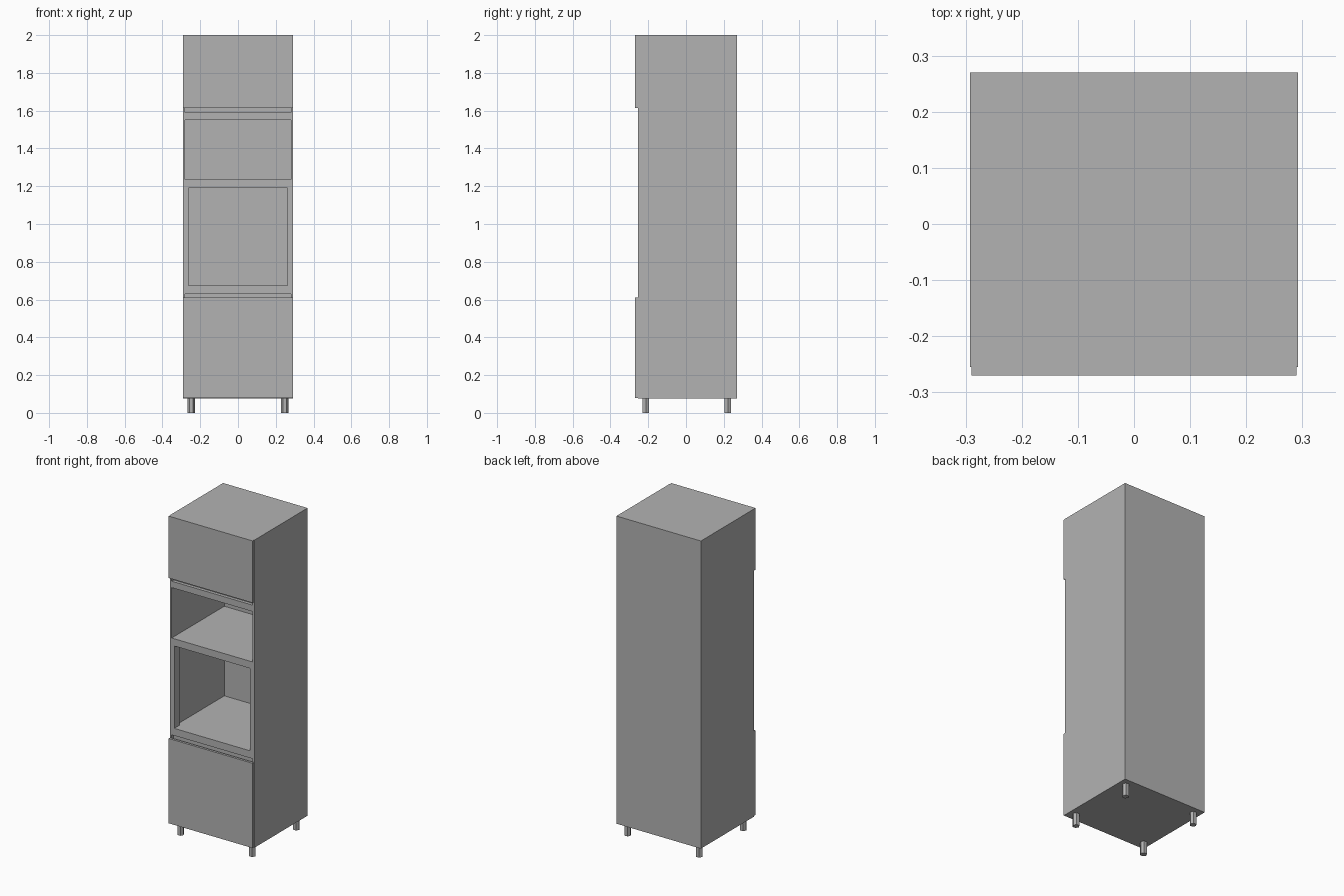
import bpy
import math

cube = bpy.data.objects.get("Cube")
if cube:
    bpy.data.objects.remove(cube, do_unlink=True)

# One plain grey finish for the whole cabinet
grey = bpy.data.materials.new("cabinet_grey")
grey.use_nodes = True
colour = (0.45, 0.45, 0.45, 1)
grey.diffuse_color = colour
grey.node_tree.nodes["Principled BSDF"].inputs["Base Color"].default_value = colour

# Main dimensions
HALF_W, INNER = 0.292, 0.28
FRONT, BACK = -0.255, 0.27
BASE, TOP = 0.077, 2.0
BOARD = 0.015
BACK_INNER = BACK - 0.005


def board(name, x0, x1, y0, y1, z0, z1):
    """Axis-aligned board between two corners."""
    bpy.ops.mesh.primitive_cube_add(
        size=1, location=((x0 + x1) / 2, (y0 + y1) / 2, (z0 + z1) / 2))
    ob = bpy.context.object
    ob.name = name
    ob.scale = (x1 - x0, y1 - y0, z1 - z0)
    bpy.ops.object.transform_apply(location=False, rotation=False, scale=True)
    ob.data.materials.append(grey)
    return ob


# Carcass: side panels, back, top and bottom
board("left_side_panel", INNER, HALF_W, FRONT, BACK, BASE, TOP)
board("right_side_panel", -HALF_W, -INNER, FRONT, BACK, BASE, TOP)
board("back_panel", -INNER, INNER, BACK_INNER, BACK, BASE, TOP)
board("bottom_panel", -INNER, INNER, FRONT, BACK_INNER, BASE, BASE + BOARD)
board("top_panel", -INNER, INNER, FRONT, BACK_INNER, TOP - BOARD, TOP)

# Shelves that divide the two appliance niches
for name, low, high in (("oven_shelf", 0.63, 0.675),
                        ("middle_shelf", 1.19, 1.235),
                        ("upper_shelf", 1.55, 1.59)):
    board(name, -INNER, INNER, FRONT, BACK_INNER, low, high)

# Filler strips narrowing the oven opening
for side, s in (("left", 1), ("right", -1)):
    x0, x1 = sorted((s * 0.262, s * INNER))
    board(side + "_oven_filler", x0, x1, FRONT, FRONT + 0.05, 0.675, 1.19)

# Recessed finger-pull channels next to the doors
for name, low, high in (("lower_grip_channel", 0.585, 0.63),
                        ("upper_grip_channel", 1.59, 1.635)):
    board(name, -INNER, INNER, FRONT + 0.02, FRONT + 0.03, low, high)

# Doors
board("lower_door", -0.29, 0.29, -0.27, FRONT, BASE + 0.003, 0.61)
board("upper_door", -0.29, 0.29, -0.27, FRONT, 1.613, TOP)

# Hexagonal legs
for side, x in (("left", 0.248), ("right", -0.248)):
    for end, y in (("front", -0.212), ("back", 0.222)):
        bpy.ops.mesh.primitive_cylinder_add(
            vertices=6, radius=0.02, depth=BASE, location=(x, y, BASE / 2),
            rotation=(0, 0, math.radians(30)))
        leg = bpy.context.object
        leg.name = f"{end}_{side}_leg"
        leg.data.materials.append(grey)
